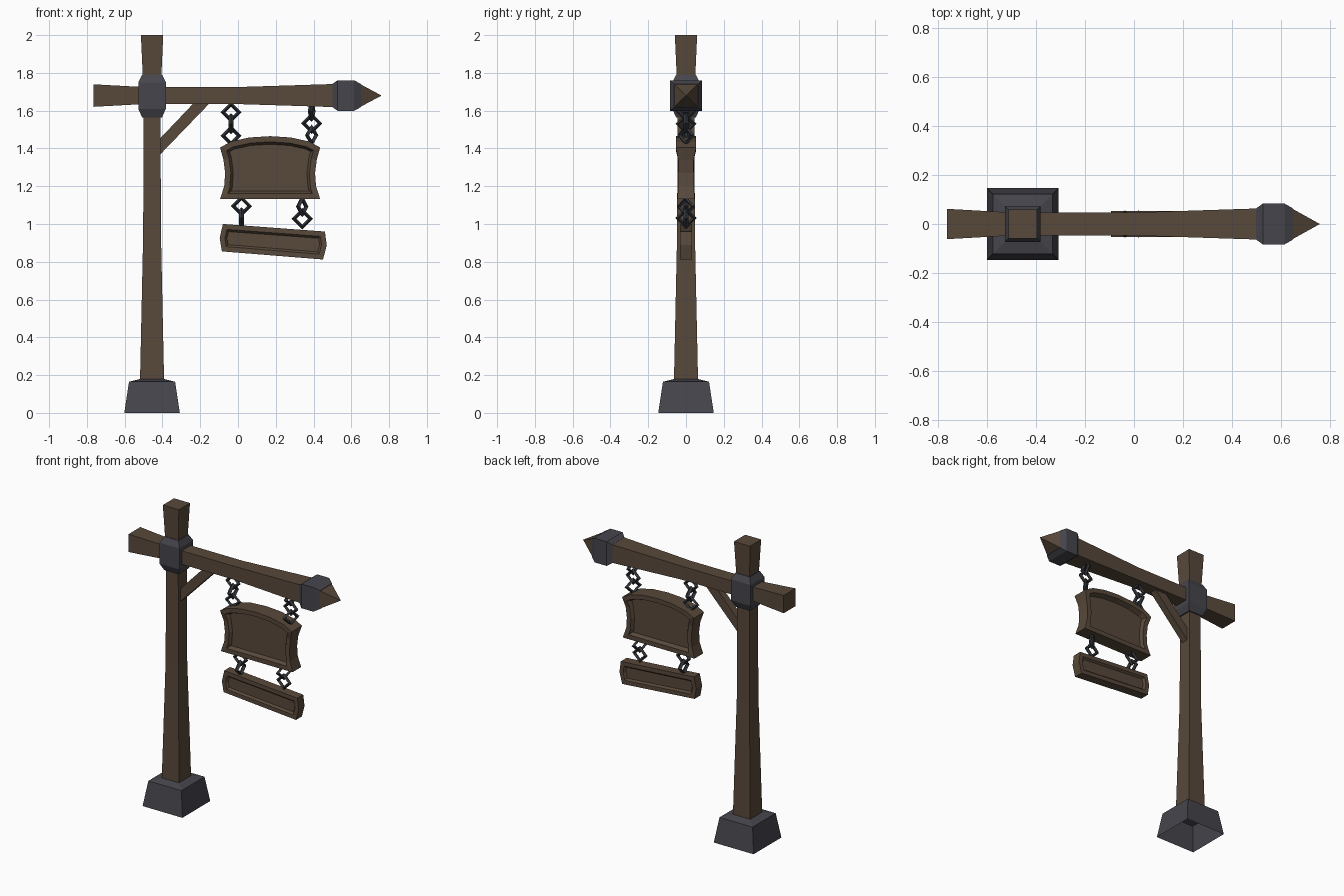
import bpy, bmesh, math
from mathutils import Matrix

if "Cube" in bpy.data.objects:
    bpy.data.objects.remove(bpy.data.objects["Cube"])


def material(name, rgb):
    m = bpy.data.materials.new(name)
    m.diffuse_color = (*rgb, 1)
    m.use_nodes = True
    m.node_tree.nodes["Principled BSDF"].inputs["Base Color"].default_value = m.diffuse_color
    return m


WOOD = material("brown wood", (0.098, 0.066, 0.043))
IRON = material("grey iron", (0.062, 0.060, 0.073))
CHAIN = material("dark chain steel", (0.032, 0.035, 0.042))
POST_X, BEAM_Z = -0.455, 1.68


def finish(name, bm, mat):
    me = bpy.data.meshes.new(name)
    bm.to_mesh(me)
    bm.free()
    me.materials.append(mat)
    ob = bpy.data.objects.new(name, me)
    bpy.context.collection.objects.link(ob)
    return ob


def loft(name, sections, axis, mat, start_cap=True):
    """Square sections (position, half width) joined along the z or x axis."""
    bm = bmesh.new()
    rings = []
    for t, h in sections:
        ring = []
        for a, b in ((-1, -1), (1, -1), (1, 1), (-1, 1)):
            co = (POST_X + a * h, b * h, t) if axis == "z" else (t, a * h, BEAM_Z + b * h * 0.96)
            ring.append(bm.verts.new(co))
        rings.append(ring)
    for r, s in zip(rings, rings[1:]):
        for i in range(4):
            j = (i + 1) % 4
            bm.faces.new((r[i], r[j], s[j], s[i]))
    if start_cap:
        bm.faces.new(rings[0][::-1])
    bm.faces.new(rings[-1])
    bmesh.ops.remove_doubles(bm, verts=bm.verts, dist=1e-5)
    return finish(name, bm, mat)


def plate(name, outline, half, mat, rim=0, wall=0, panel_y=0):
    """Outline in xz with thickness half(z); optional sunk panel on both sides."""
    bm = bmesh.new()
    sides = [[bm.verts.new((x, s * half(z), z)) for x, z in outline] for s in (-1, 1)]
    front, back = bm.faces.new(sides[0]), bm.faces.new(sides[1][::-1])
    n = len(outline)
    for i in range(n):
        j = (i + 1) % n
        bm.faces.new((sides[0][j], sides[0][i], sides[1][i], sides[1][j]))
    bmesh.ops.recalc_face_normals(bm, faces=bm.faces)
    if rim:
        for w in (rim, wall):
            bmesh.ops.inset_individual(bm, faces=[front, back], thickness=w, use_even_offset=True)
        for face, s in ((front, -1), (back, 1)):
            for v in face.verts:
                v.co.y = s * panel_y
    return finish(name, bm, mat)


def link(name, x, z, turn):
    """Diamond-shaped chain link, turned about the vertical."""
    bm = bmesh.new()
    R, r = 0.043, 0.013
    rings = []
    for i in range(4):
        a = i * math.pi / 2
        ring = []
        for k in range(4):
            b = k * math.pi / 2
            d = R + r * math.cos(b)
            ring.append(bm.verts.new((d * math.cos(a), r * math.sin(b), d * math.sin(a))))
        rings.append(ring)
    for i in range(4):
        p, q = rings[i], rings[(i + 1) % 4]
        for k in range(4):
            m = (k + 1) % 4
            bm.faces.new((p[k], p[m], q[m], q[k]))
    bmesh.ops.recalc_face_normals(bm, faces=bm.faces)
    bm.transform(Matrix.Translation((x, 0, z)) @ Matrix.Rotation(math.radians(turn), 4, "Z"))
    return finish(name, bm, CHAIN)


# Base (open underneath), post and collar
loft("base", [(0, 0.147), (0.165, 0.122), (0.18, 0.06)], "z", IRON, start_cap=False)
loft("post", [(0.16, 0.064), (0.95, 0.047), (1.55, 0.045), (1.78, 0.049), (2.0, 0.059)],
     "z", WOOD, start_cap=False)
loft("post_collar", [(1.565, 0.053), (1.61, 0.073), (1.75, 0.073), (1.79, 0.053)], "z", IRON)

# Beam, its iron cap and the wooden point
loft("beam", [(-0.765, 0.062), (-0.50, 0.047), (0.0, 0.047), (0.52, 0.064)], "x", WOOD)
loft("beam_cap", [(0.50, 0.064), (0.527, 0.084), (0.615, 0.084), (0.65, 0.064)], "x", IRON)
loft("beam_point", [(0.645, 0.064), (0.76, 0.0)], "x", WOOD)

# Diagonal brace
plate("brace", [(-0.42, 1.36), (-0.14, 1.65), (-0.225, 1.65), (-0.42, 1.445)],
      lambda z: 0.024, WOOD)

# Main sign board: arched top, pinched sides
half_outline = [(0.265, 1.132), (0.243, 1.20), (0.238, 1.27), (0.247, 1.34),
                (0.265, 1.405), (0.205, 1.437), (0.11, 1.458)]
cx = 0.17
board = [(cx + x, z) for x, z in half_outline] + [(cx, 1.465)]
board += [(cx - x, z) for x, z in reversed(half_outline)]
plate("sign_board", board,
      lambda z: 0.054 if z > 1.38 else (0.046 if z < 1.15 else 0.041),
      WOOD, rim=0.03, wall=0.013, panel_y=0.022)

# Small tilted board
small = [(-0.08, 1.0), (-0.097, 0.925), (-0.085, 0.855),
         (0.45, 0.812), (0.470, 0.888), (0.460, 0.96)]
plate("small_board", small, lambda z: 0.031, WOOD, rim=0.027, wall=0.011, panel_y=0.018)

# Chains: x, then (height, turn) of each link
chains = {
    "upper_left_chain": (-0.037, [(1.592, 0), (1.53, 90), (1.467, 10)]),
    "upper_right_chain": (0.39, [(1.597, 80), (1.533, 0), (1.47, 55)]),
    "lower_left_chain": (0.018, [(1.095, 0), (1.032, 90)]),
    "lower_right_chain": (0.34, [(1.092, 60), (1.028, 0)]),
}
for name, (x, links) in chains.items():
    for i, (z, turn) in enumerate(links):
        link(f"{name}_link_{i + 1}", x, z, turn)
